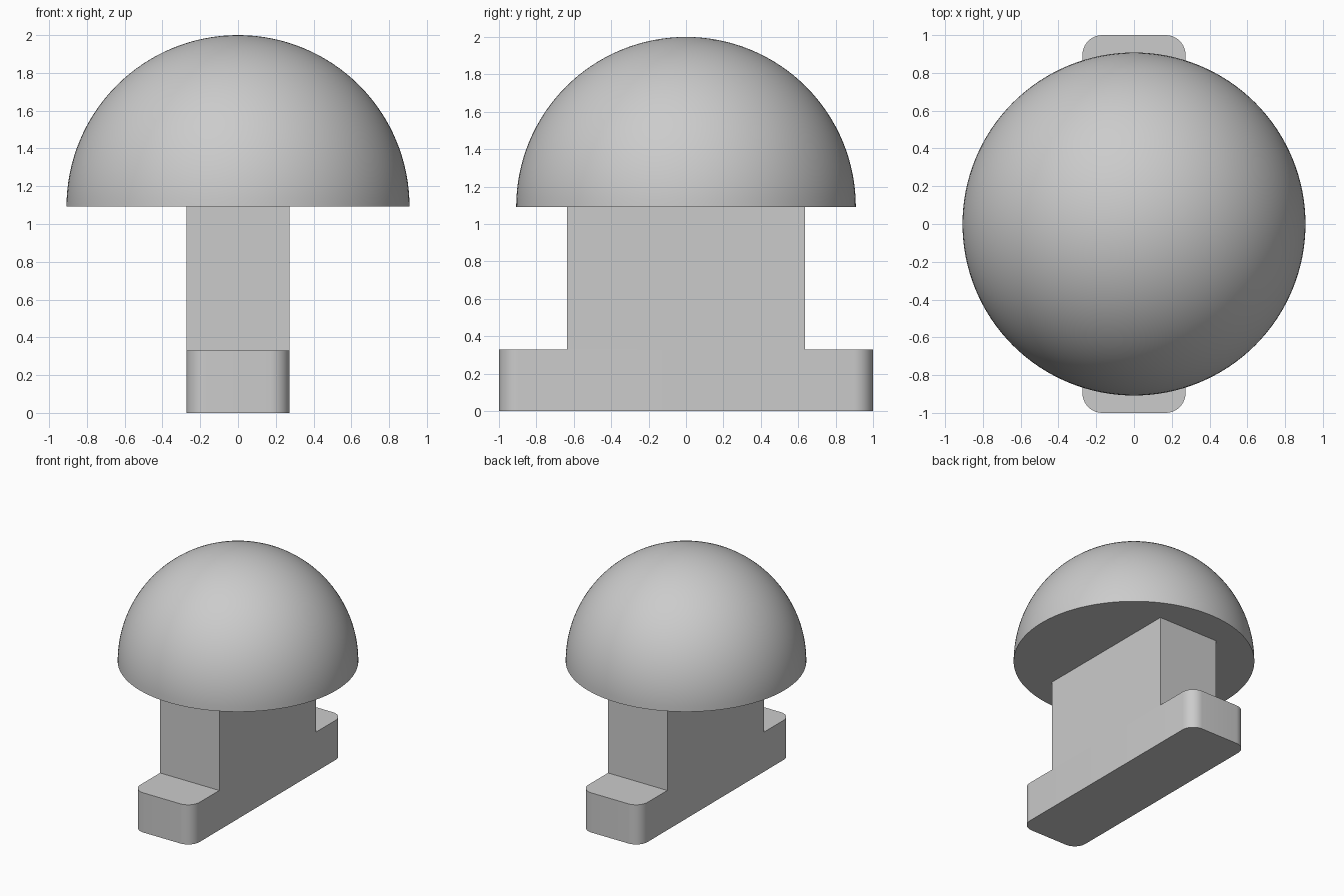
import bpy
import bmesh
from math import sin, cos, pi, radians
from mathutils import Matrix

cube = bpy.data.objects.get("Cube")
if cube:
    bpy.data.objects.remove(cube, do_unlink=True)

HALF_WIDTH = 0.273
FOOT_TOP = 0.33
DOME_BASE = 1.092
DOME_RADIUS = 0.908

grey = bpy.data.materials.new("light_grey")
grey.use_nodes = True
colour = (0.6, 0.6, 0.6, 1)
grey.diffuse_color = colour
grey.node_tree.nodes["Principled BSDF"].inputs["Base Color"].default_value = colour


def finish(name, bm, smooth=True):
    """Turn a bmesh into a named, coloured object."""
    bmesh.ops.recalc_face_normals(bm, faces=bm.faces)
    mesh = bpy.data.meshes.new(name)
    bm.to_mesh(mesh)
    bm.free()
    mesh.materials.append(grey)
    obj = bpy.data.objects.new(name, mesh)
    bpy.context.collection.objects.link(obj)
    if smooth:
        bpy.ops.object.select_all(action="DESELECT")
        obj.select_set(True)
        bpy.context.view_layer.objects.active = obj
        bpy.ops.object.shade_smooth_by_angle(angle=radians(35))
    return obj


def box(half_x, half_y, z0, z1):
    bm = bmesh.new()
    size = Matrix.Diagonal((2 * half_x, 2 * half_y, z1 - z0, 1))
    move = Matrix.Translation((0, 0, (z0 + z1) / 2))
    bmesh.ops.create_cube(bm, size=1, matrix=move @ size)
    return bm


# Foot: a long bar with rounded upright corners
bm = box(HALF_WIDTH, 1, 0, FOOT_TOP)
uprights = [e for e in bm.edges
            if abs(e.verts[0].co.z - e.verts[1].co.z) > FOOT_TOP / 2]
bmesh.ops.bevel(bm, geom=uprights, offset=0.105, segments=10,
                profile=0.5, affect="EDGES")
finish("foot", bm)

# Stem: flush with the sides of the foot
finish("stem", box(HALF_WIDTH, 0.636, FOOT_TOP, DOME_BASE), smooth=False)

# Dome: a quarter circle and its flat underside, spun about the axis
bm = bmesh.new()
steps = 32
profile = [bm.verts.new((0, 0, DOME_BASE))]
for i in range(steps + 1):
    a = pi / 2 * i / steps
    profile.append(bm.verts.new((DOME_RADIUS * cos(a), 0,
                                 DOME_BASE + DOME_RADIUS * sin(a))))
edges = [bm.edges.new(pair) for pair in zip(profile, profile[1:])]
bmesh.ops.spin(bm, geom=profile + edges, cent=(0, 0, 0), axis=(0, 0, 1),
               angle=2 * pi, steps=128, use_duplicate=False)
bmesh.ops.remove_doubles(bm, verts=bm.verts, dist=0.0001)
finish("dome", bm)
